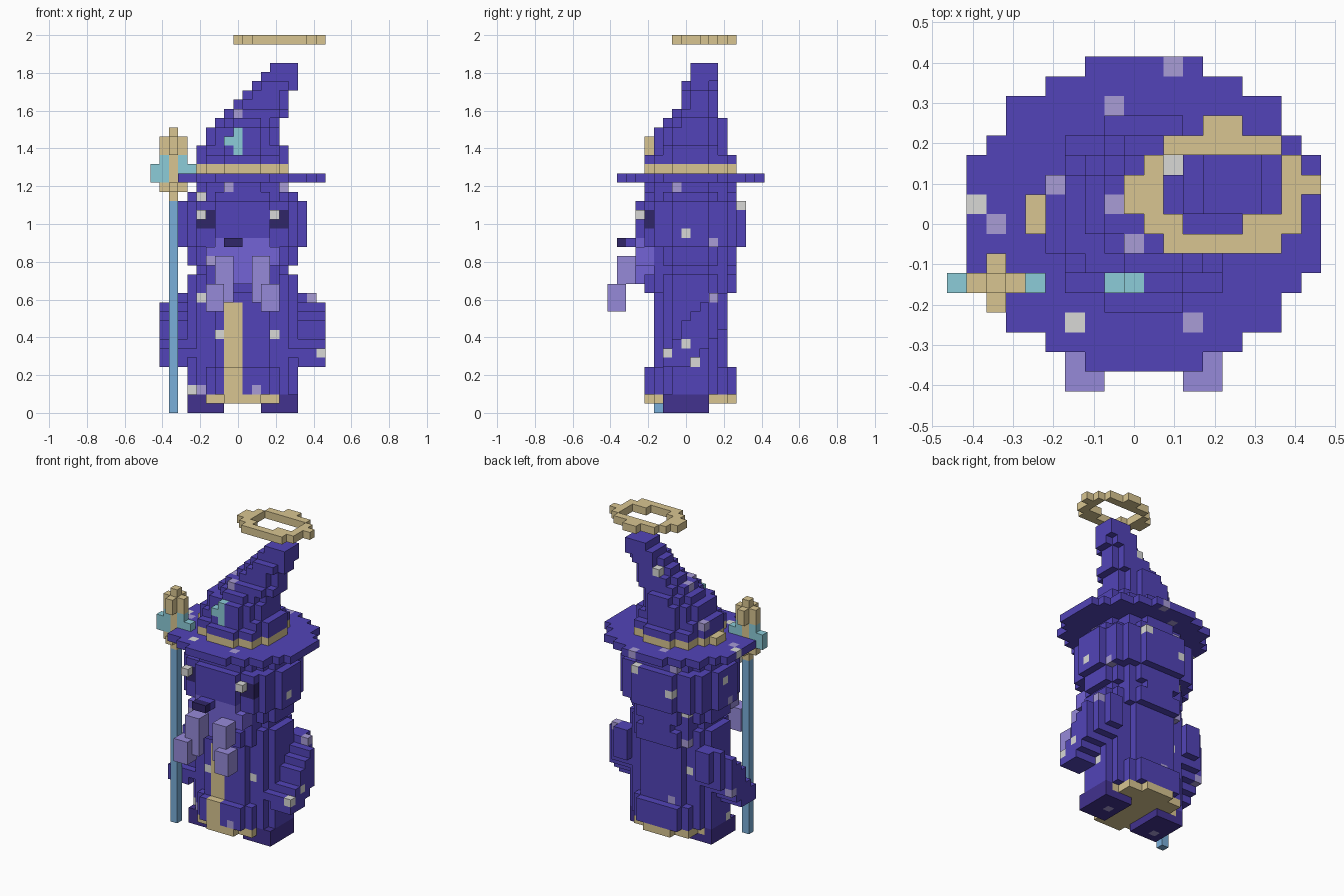
import bpy, bmesh
from mathutils import Vector

cube = bpy.data.objects.get("Cube")
if cube:
    bpy.data.objects.remove(cube, do_unlink=True)

S = 2 / 41                       # edge length of one block
cells = {}                       # (i, j, k) -> (part, colour)


def srgb(r, g, b):
    lin = [((c / 255 + 0.055) / 1.055) ** 2.4 for c in (r, g, b)]
    return (*lin, 1.0)


COLOURS = {
    "purple": srgb(82, 68, 184), "gold": srgb(216, 197, 145),
    "teal": srgb(140, 204, 216), "blue": srgb(122, 175, 218),
    "dark purple": srgb(66, 50, 143), "near black": srgb(48, 38, 104),
    "mid purple": srgb(116, 100, 214), "pale purple": srgb(150, 138, 217),
    "lilac": srgb(168, 156, 214), "pale grey": srgb(216, 216, 214),
}


def box(part, colour, i, j, k):
    """Fill inclusive ranges of blocks."""
    for a in range(i[0], i[1] + 1):
        for b in range(j[0], j[1] + 1):
            for c in range(k[0], k[1] + 1):
                cells[a, b, c] = (part, colour)


def disc(part, colour, i, j, k):
    """Fill an elliptical slab inscribed in inclusive ranges."""
    cx, cy = (i[0] + i[1]) / 2, (j[0] + j[1]) / 2
    rx, ry = (i[1] - i[0] + 1) / 2, (j[1] - j[0] + 1) / 2
    for a in range(i[0], i[1] + 1):
        for b in range(j[0], j[1] + 1):
            if ((a - cx) / rx) ** 2 + ((b - cy) / ry) ** 2 <= 1.01:
                box(part, colour, (a, a), (b, b), k)


def round_slab(part, colour, rx, ry, k):
    disc(part, colour, (10 - rx, 9 + rx), (9 - ry, 8 + ry), k)


def recolour(axis, sign, u, v, colour, part=None):
    """Repaint the outermost block met along an axis."""
    rest = [n for n in range(3) if n != axis]
    hits = [c for c in cells if c[rest[0]] == u and c[rest[1]] == v and c[2] < 40]
    if hits:
        c = max(hits, key=lambda h: sign * h[axis])
        cells[c] = (part or cells[c][0], colour)


# Feet and robe
for lo in (4, 12):
    box("feet", "dark purple", (lo, lo + 3), (6, 10), (0, 1))
round_slab("robe_hem", "gold", 5, 5, (1, 1))
for rx, ry, k0, k1 in ((6, 5, 2, 4), (6, 4, 5, 12), (6, 5, 13, 14), (5, 5, 15, 15)):
    round_slab("robe", "purple", rx, ry, (k0, k1))

# Sleeves: front edge slants down and forward, back edge rounds off outwards
SLEEVE_FRONT = (6, 6, 7, 8, 8, 9, 10, 11)
for step, (k0, k1, back) in enumerate(((6, 12, 12), (5, 12, 12), (5, 12, 11), (5, 11, 10))):
    for k in range(k0, k1 + 1):
        j0 = SLEEVE_FRONT[k - 5]
        for i in (15 + step, 4 - step):
            box("sleeves", "purple", (i, i), (j0, min(back, k + 3)), (k, k))

# Gold stripe down the front of the robe
for k in range(2, 12):
    for i in (8, 9):
        recolour(1, -1, i, k, "gold", "robe_stripe")

# Head
for rx, ry, k0, k1 in ((6, 5, 16, 17), (7, 6, 18, 22), (6, 5, 23, 23), (5, 5, 24, 24)):
    round_slab("head", "purple", rx, ry, (k0, k1))

# Eyes with pale glints
for i in (5, 13):
    box("eyes", "near black", (i, i + 1), (4, 4), (20, 21))
    box("eye_glints", "pale grey", (i, i), (3, 3), (21, 21))

# Beard, strands, nose and mouth
box("beard", "mid purple", (6, 13), (3, 4), (16, 17))
box("beard", "mid purple", (7, 12), (3, 4), (18, 18))
box("beard", "mid purple", (8, 11), (3, 4), (14, 15))
for upper, lower in ((7, 6), (11, 12)):
    box("beard_strands", "pale purple", (upper, upper + 1), (1, 2), (14, 16))
    box("beard_strands", "pale purple", (upper, upper + 1), (1, 1), (12, 13))
    box("beard_strands", "pale purple", (lower, lower + 1), (0, 1), (11, 13))
box("nose", "purple", (8, 9), (2, 2), (18, 18))
box("mouth", "near black", (8, 9), (1, 1), (18, 18))

# Hat brim, band and leaning cone
round_slab("hat_brim", "purple", 9, 8, (25, 25))
round_slab("hat_band", "gold", 5, 5, (26, 26))
box("hat_buckle", "gold", (4, 4), (8, 9), (26, 26))
CONE = ((5, 14, 4, 13), (5, 14, 5, 12), (6, 13, 5, 12), (6, 13, 5, 12),
        (7, 13, 6, 12), (8, 14, 7, 11), (9, 14, 8, 11), (10, 14, 8, 11),
        (11, 15, 8, 11), (12, 15, 9, 11), (13, 15, 9, 11))
for n, (i0, i1, j0, j1) in enumerate(CONE):
    disc("hat_cone", "purple", (i0, i1), (j0, j1), (27 + n, 27 + n))
cells.pop((8, 5, 30))            # notch above the star's side point
box("hat_star", "teal", (9, 9), (5, 5), (28, 30))
box("hat_star", "teal", (8, 8), (5, 5), (29, 29))

# Halo: runs of blocks in each row
for j, runs in {13: [(13, 14)], 12: [(11, 16)], 11: [(10, 10), (17, 17)],
                10: [(9, 10), (17, 18)], 9: [(9, 10), (17, 17)],
                8: [(10, 11), (15, 17)], 7: [(11, 16)]}.items():
    for run in runs:
        box("halo", "gold", run, (j, j), (40, 40))

# Staff with a cross-shaped gold head and teal gem
box("staff_pole", "blue", (2, 2), (5, 5), (0, 22))
box("staff_head", "gold", (2, 2), (5, 5), (23, 30))
for k0, k1 in ((24, 24), (28, 29)):
    box("staff_head", "gold", (1, 3), (5, 5), (k0, k1))
    box("staff_head", "gold", (2, 2), (4, 6), (k0, k1))
for near, far in ((1, 0), (3, 4)):
    box("staff_gem", "teal", (near, near), (5, 5), (25, 27))
    box("staff_gem", "teal", (far, far), (5, 5), (25, 26))

# Scattered specks: (axis, direction) -> first coordinate, second coordinate
PALE = {(1, -1): ((5, 23), (4, 15), (5, 12), (7, 8), (13, 8), (18, 6), (4, 2)),
        (0, 1): ((8, 19), (8, 7), (9, 5)),
        (2, 1): ((1, 9), (6, 3), (11, 11)),
        (1, 1): ((12, 22), (7, 20), (6, 17), (6, 9)),
        (0, -1): ((9, 21),)}
LILAC = {(1, -1): ((9, 32), (8, 24), (6, 16), (17, 12), (5, 2), (11, 2)),
         (0, 1): ((11, 18), (7, 24)),
         (2, 1): ((11, 16), (8, 14), (2, 8), (12, 3), (5, 10), (8, 9), (9, 7)),
         (1, 1): ((7, 23), (6, 13), (8, 5)),
         (0, -1): ((8, 18), (10, 7)), (2, -1): ((13, 8), (5, 7))}
for colour, table in (("pale grey", PALE), ("lilac", LILAC)):
    for (axis, sign), spots in table.items():
        for u, v in spots:
            recolour(axis, sign, u, v, colour)

# Materials
mats = {}
for name, rgba in COLOURS.items():
    m = bpy.data.materials.new(name)
    m.use_nodes = True
    m.diffuse_color = rgba
    bsdf = next(n for n in m.node_tree.nodes if n.type == "BSDF_PRINCIPLED")
    bsdf.inputs["Base Color"].default_value = rgba
    bsdf.inputs["Roughness"].default_value = 0.9
    mats[name] = m


def build(part):
    """Make one object from the exposed block faces of a part."""
    own = {c: v[1] for c, v in cells.items() if v[0] == part}
    used = sorted(set(own.values()))
    bm = bmesh.new()
    for c, colour in own.items():
        for axis in range(3):
            for sign in (-1, 1):
                step = [0, 0, 0]
                step[axis] = sign
                if tuple(a + b for a, b in zip(c, step)) in cells:
                    continue
                u, v = (axis + 1) % 3, (axis + 2) % 3
                loop = []
                for du, dv in ((0, 0), (1, 0), (1, 1), (0, 1))[::sign]:
                    p = Vector(c)
                    p[axis] += (sign + 1) / 2
                    p[u] += du
                    p[v] += dv
                    loop.append(bm.verts.new((p - Vector((9.5, 8.5, 0))) * S))
                bm.faces.new(loop).material_index = used.index(colour)
    bmesh.ops.remove_doubles(bm, verts=bm.verts, dist=S * 0.01)
    mesh = bpy.data.meshes.new(part)
    bm.to_mesh(mesh)
    bm.free()
    for colour in used:
        mesh.materials.append(mats[colour])
    bpy.context.collection.objects.link(bpy.data.objects.new(part, mesh))


for part in sorted({v[0] for v in cells.values()}):
    build(part)
